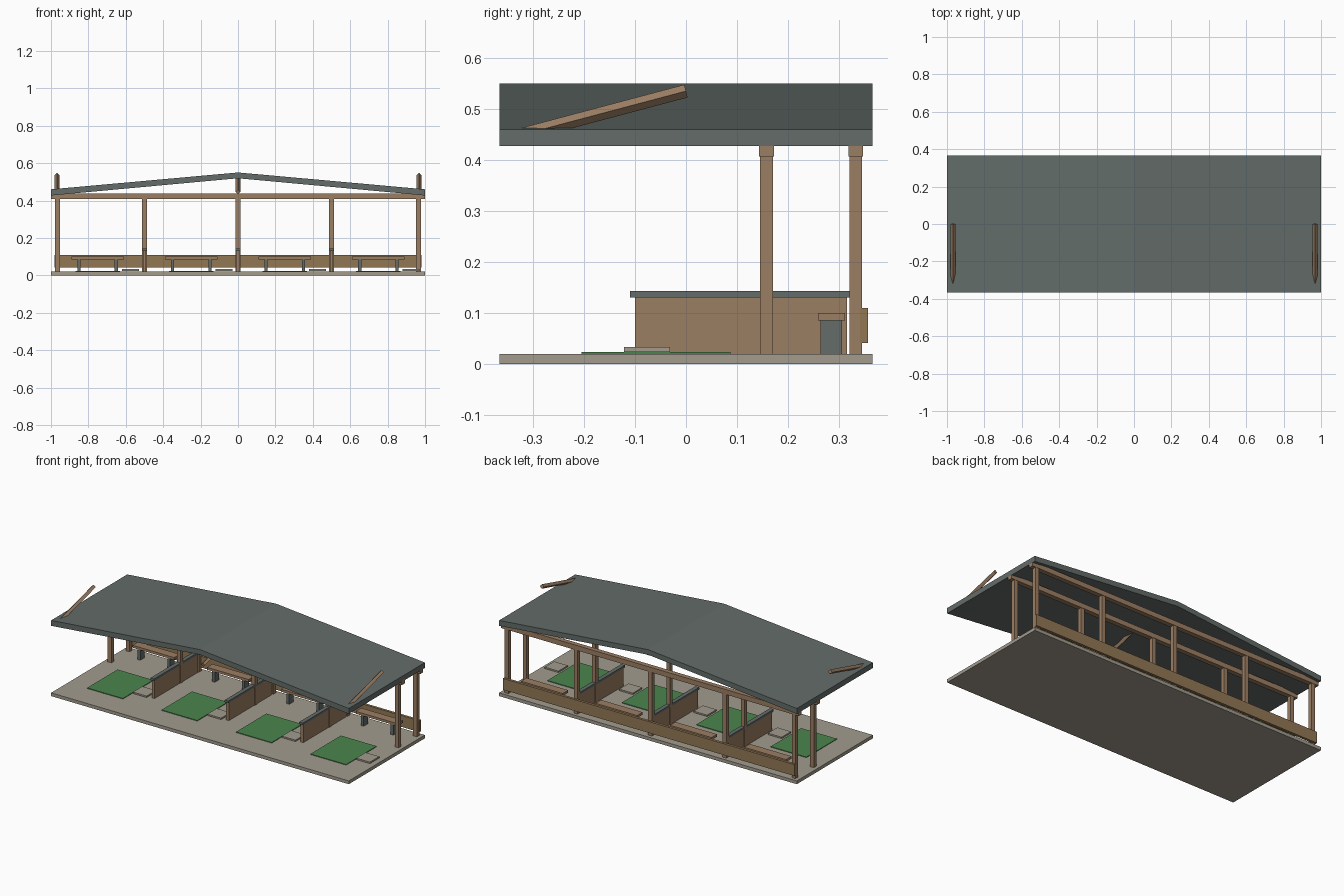
import bpy, bmesh, math
from mathutils import Vector

if "Cube" in bpy.data.objects:
    bpy.data.objects.remove(bpy.data.objects["Cube"])


def material(name, rgb):
    m = bpy.data.materials.new(name)
    m.diffuse_color = (*rgb, 1)
    m.use_nodes = True
    m.node_tree.nodes["Principled BSDF"].inputs["Base Color"].default_value = m.diffuse_color
    return m


WOOD = material("wood", (0.33, 0.21, 0.125))
BOARD = material("board wood", (0.29, 0.185, 0.09))
SLATE = material("slate", (0.125, 0.15, 0.14))
STONE = material("stone", (0.36, 0.33, 0.27))
GRASS = material("grass", (0.07, 0.24, 0.075))


def finish(name, bm, mat):
    bmesh.ops.recalc_face_normals(bm, faces=bm.faces)
    me = bpy.data.meshes.new(name)
    bm.to_mesh(me)
    bm.free()
    me.materials.append(mat)
    ob = bpy.data.objects.new(name, me)
    bpy.context.collection.objects.link(ob)
    return ob


def box(name, xs, ys, zs, mat):
    bm = bmesh.new()
    bmesh.ops.create_cube(bm, size=1)
    for v in bm.verts:
        v.co = [lo + (c + 0.5) * (hi - lo) for c, (lo, hi) in zip(v.co, (xs, ys, zs))]
    return finish(name, bm, mat)


def span(centre, half):
    return (centre - half, centre + half)


D = 0.365

# floor slab
box("floor_slab", (-1, 1), (-D, D), (0, 0.02), STONE)

# shallow gable roof: profile extruded front to back
profile = [(-1, 0.427), (0, 0.519), (1, 0.427), (1, 0.46), (0, 0.55), (-1, 0.46)]
bm = bmesh.new()
front = [bm.verts.new((x, -D, z)) for x, z in profile]
back = [bm.verts.new((x, D, z)) for x, z in profile]
for i in range(6):
    j = (i + 1) % 6
    bm.faces.new((front[i], front[j], back[j], back[i]))
for ring in (front, back):
    bm.faces.new((ring[0], ring[1], ring[4], ring[5]))
    bm.faces.new((ring[1], ring[2], ring[3], ring[4]))
finish("roof", bm, SLATE)

# two rows of posts, each under a long beam
for row, y in (("middle", 0.1575), ("back", 0.3325)):
    for x in (-0.965, -0.5, 0, 0.5, 0.965):
        box(f"{row}_post", span(x, 0.0125), span(y, 0.0125), (0.02, 0.41), WOOD)
    box(f"{row}_beam", (-1, 1), span(y, 0.0145), (0.407, 0.437), WOOD)

# low back rail
box("back_rail", (-0.98, 0.98), (0.341, 0.357), (0.041, 0.11), BOARD)

# slanted roof braces with a diamond section
low, high = Vector((0, -0.335, 0.446)), Vector((0, 0, 0.535))
for x in (-0.968, 0, 0.968):
    bm = bmesh.new()
    bmesh.ops.create_cone(bm, cap_ends=True, segments=4, radius1=0.013,
                          radius2=0.013, depth=(high - low).length)
    ob = finish("roof_brace", bm, WOOD)
    ob.location = (low + high) / 2 + Vector((x, 0, 0))
    direction = high - low
    ob.rotation_euler = (-math.atan2(direction.y, direction.z), 0, 0)

# bay dividers with caps
for x in (-0.5, 0, 0.5):
    box("divider", span(x, 0.009), (-0.1, 0.315), (0.02, 0.13), WOOD)
    box("divider_cap", span(x, 0.0125), (-0.11, 0.32), (0.13, 0.143), SLATE)

# each bay: bench, mat and ball tray
for x in (-0.75, -0.25, 0.25, 0.75):
    box("bench_seat", span(x, 0.14), (0.259, 0.312), (0.085, 0.1), WOOD)
    for dx in (-0.1, 0.1):
        box("bench_leg", span(x + dx, 0.009), (0.264, 0.306), (0.02, 0.085), SLATE)
    box("mat", span(x, 0.12), (-0.205, 0.087), (0.02, 0.024), GRASS)
    box("tray", span(x + 0.175, 0.046), (-0.121, -0.031), (0.024, 0.033), STONE)
